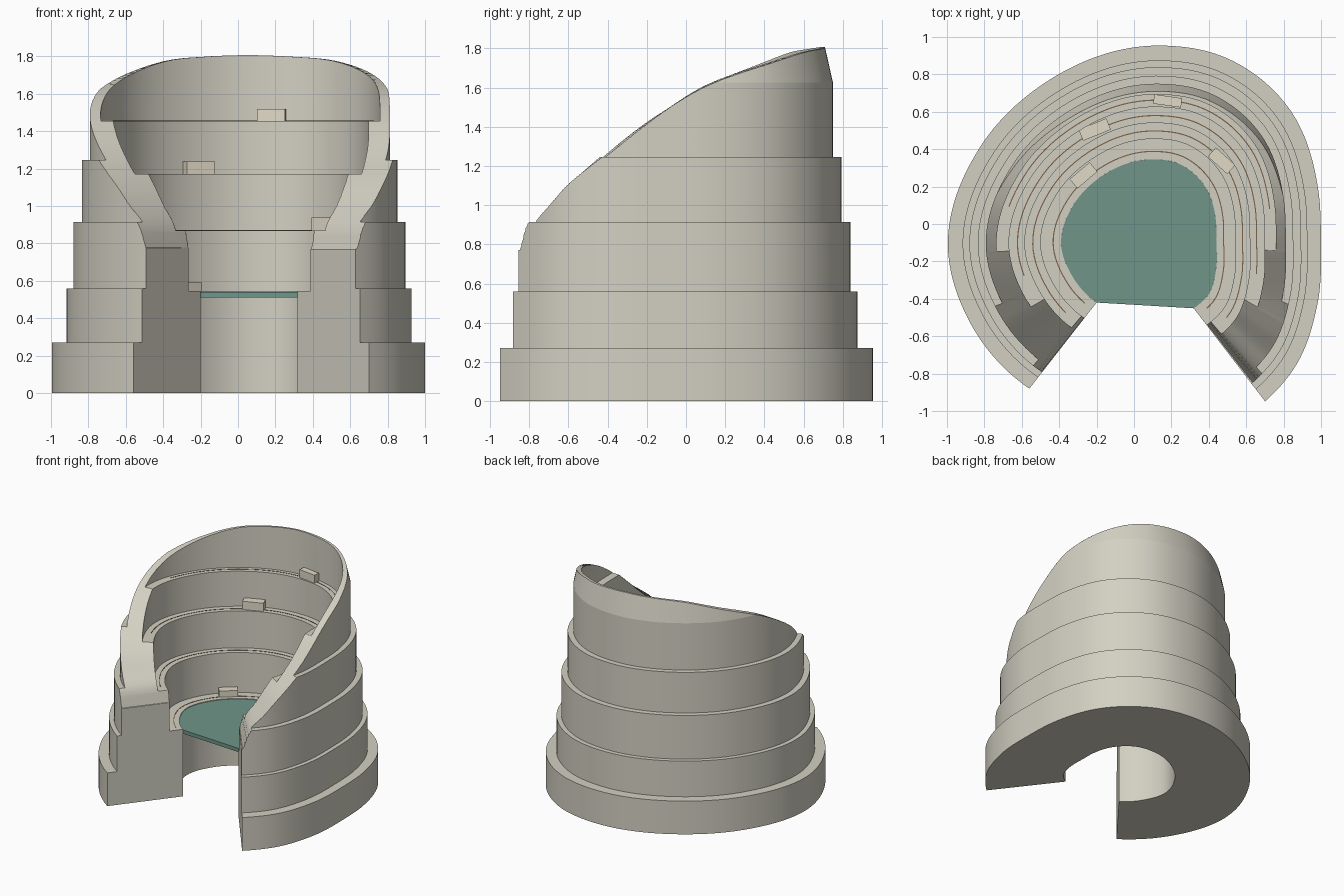
import bpy, bmesh, math
from mathutils import Vector

if "Cube" in bpy.data.objects:
    bpy.data.objects.remove(bpy.data.objects["Cube"])

CX, CY = 0.05, -0.10            # centre of the plan
A0, A1 = -52.5, 232.0           # angles of the two open ends


def smooth(table, x):
    """Cubic Hermite interpolation through (x, y) pairs."""
    n = len(table)
    x = min(max(x, table[0][0]), table[-1][0])
    i = next(k for k in range(n - 1) if x <= table[k + 1][0])

    def slope(k):
        a, b = table[max(k - 1, 0)], table[min(k + 1, n - 1)]
        return (b[1] - a[1]) / (b[0] - a[0])
    (xa, ya), (xb, yb) = table[i], table[i + 1]
    h = xb - xa
    t = (x - xa) / h
    return ((2*t**3 - 3*t*t + 1) * ya + (t**3 - 2*t*t + t) * h * slope(i)
            + (3*t*t - 2*t**3) * yb + (t**3 - t*t) * h * slope(i + 1))


# Plan outlines: angle -> radius
OUTER = [(-52.5, 1.07), (-38, 1.045), (-20.6, .99), (0, .95), (18, .98), (43, 1.06),
         (65, 1.083), (85, 1.058), (120, 1.005), (150, 1.012), (180, 1.045), (205, 1.02), (232, .99)]
INNER = [(-52.5, .442), (-38, .445), (-20.6, .415), (0, .39), (18, .407), (43, .447),
         (65, .463), (85, .447), (120, .42), (150, .424), (180, .44), (205, .42), (232, .406)]
# Sloping rim: elevation angle -> height
RIM = [(-53, .77), (-51.8, .775), (-50, .86), (-48, .915), (-42, 1.0), (-35, 1.105), (-23.5, 1.24),
       (-7, 1.42), (6, 1.54), (18, 1.625), (36.5, 1.71), (56.5, 1.778), (75, 1.80), (90, 1.808)]


def rim(a):
    return smooth(RIM, a if a <= 90 else 180 - a)


def point(a, s, z):
    """Angle, fraction across the wall (0 inside, 1 outside), height."""
    b = min(max(a, A0), A1)
    ri, ro = smooth(INNER, b), smooth(OUTER, b)
    r = ri + (ro - ri) * s
    t = math.radians(a)
    return Vector((CX + r * math.cos(t), CY + r * math.sin(t), z))


def material(name, col):
    m = bpy.data.materials.new(name)
    m.diffuse_color = (*col, 1)
    m.use_nodes = True
    m.node_tree.nodes["Principled BSDF"].inputs["Base Color"].default_value = m.diffuse_color
    return m


concrete = material("concrete", (.65, .63, .54))
sand = material("sand", (.75, .70, .57))
teal = material("teal", (.16, .30, .25))
brown = material("brown", (.20, .12, .07))


def finish(bm, name, mat):
    bmesh.ops.recalc_face_normals(bm, faces=bm.faces[:])
    me = bpy.data.meshes.new(name)
    bm.to_mesh(me)
    bm.free()
    me.materials.append(mat)
    ob = bpy.data.objects.new(name, me)
    bpy.context.collection.objects.link(ob)
    return ob


def sweep(name, profile, a0, a1, n, mat):
    """Sweep a closed (s, z) profile around the plan; profile may depend on the angle."""
    bm = bmesh.new()
    rows = []
    for i in range(n + 1):
        a = a0 + (a1 - a0) * i / n
        pts = profile(a) if callable(profile) else profile
        rows.append([bm.verts.new(point(a, s, z)) for s, z in pts])
    m = len(rows[0])
    for p, q in zip(rows, rows[1:]):
        for j in range(m):
            k = (j + 1) % m
            bm.faces.new((p[j], p[k], q[k], q[j]))
    bm.faces.new(rows[0])
    bm.faces.new(rows[-1][::-1])
    return finish(bm, name, mat)


def activate(ob):
    bpy.ops.object.select_all(action='DESELECT')
    ob.select_set(True)
    bpy.context.view_layer.objects.active = ob


# Stepped wall: outer tiers going up, inner terraces coming down
wall_profile = [(0, 0), (1, 0), (1, .27), (.87, .27), (.87, .56), (.81, .56), (.81, .915),
                (.735, .915), (.735, 1.245), (.665, 1.245), (.665, 1.625), (.582, 1.85),
                (.57, 1.85), (.57, 1.455), (.46, 1.455), (.46, 1.17), (.32, 1.17),
                (.32, .87), (.18, .87), (.18, .545), (0, .545)]
wall = sweep("stepped_wall", wall_profile, A0, A1, 140, concrete)

# Cutter that trims the wall along the sloping rim
cutter = sweep("rim_cutter", lambda a: [(-.3, rim(a)), (1.3, rim(a)), (1.3, 2.3), (-.3, 2.3)],
               A0 - 3, A1 + 3.2, 331, concrete)
cutter.hide_render = True
mod = wall.modifiers.new("rim", 'BOOLEAN')
mod.operation = 'DIFFERENCE'
mod.solver = 'EXACT'
mod.object = cutter
activate(wall)
bpy.ops.object.modifier_apply(modifier=mod.name)
bpy.data.objects.remove(cutter)
bpy.ops.object.shade_smooth_by_angle(angle=math.radians(11))

# Thin strips set on each terrace: (fraction, terrace height, end elevation)
for i, (s, z, e) in enumerate([(.07, .545, -46), (.25, .87, -42), (.385, 1.17, -15.5), (.52, 1.455, 15)]):
    w = .005
    sweep(f"terrace_strip_{i + 1}", [(s - w, z - .004), (s + w, z - .004), (s + w, z + .002), (s - w, z + .002)],
          e, 180 - e, 90, brown)

# Floor plate filling the inner well
bm = bmesh.new()
N = 72
plate = bm.faces.new([bm.verts.new(point(A0 + (A1 - A0) * i / N, 0, .51)) for i in range(N + 1)])
ext = bmesh.ops.extrude_face_region(bm, geom=[plate])
bmesh.ops.translate(bm, vec=(0, 0, .03), verts=[v for v in ext['geom'] if isinstance(v, bmesh.types.BMVert)])
finish(bm, "floor_plate", teal)

# Bench blocks on the terraces: x, y, base z, top z, length, turn
for i, (x, y, z0, z1, l, turn) in enumerate([(.18, .658, 1.45, 1.52, .15, -8), (-.21, .505, 1.165, 1.237, .16, 22),
                                             (.468, .338, .865, .94, .14, -42), (-.27, .26, .54, .595, .14, 40)]):
    bpy.ops.mesh.primitive_cube_add(size=1, location=(x, y, (z0 + z1) / 2), rotation=(0, 0, math.radians(turn)))
    ob = bpy.context.object
    ob.name = f"bench_block_{i + 1}"
    ob.scale = (l, .05 if i == 0 else .065, z1 - z0)
    ob.data.materials.append(sand)
